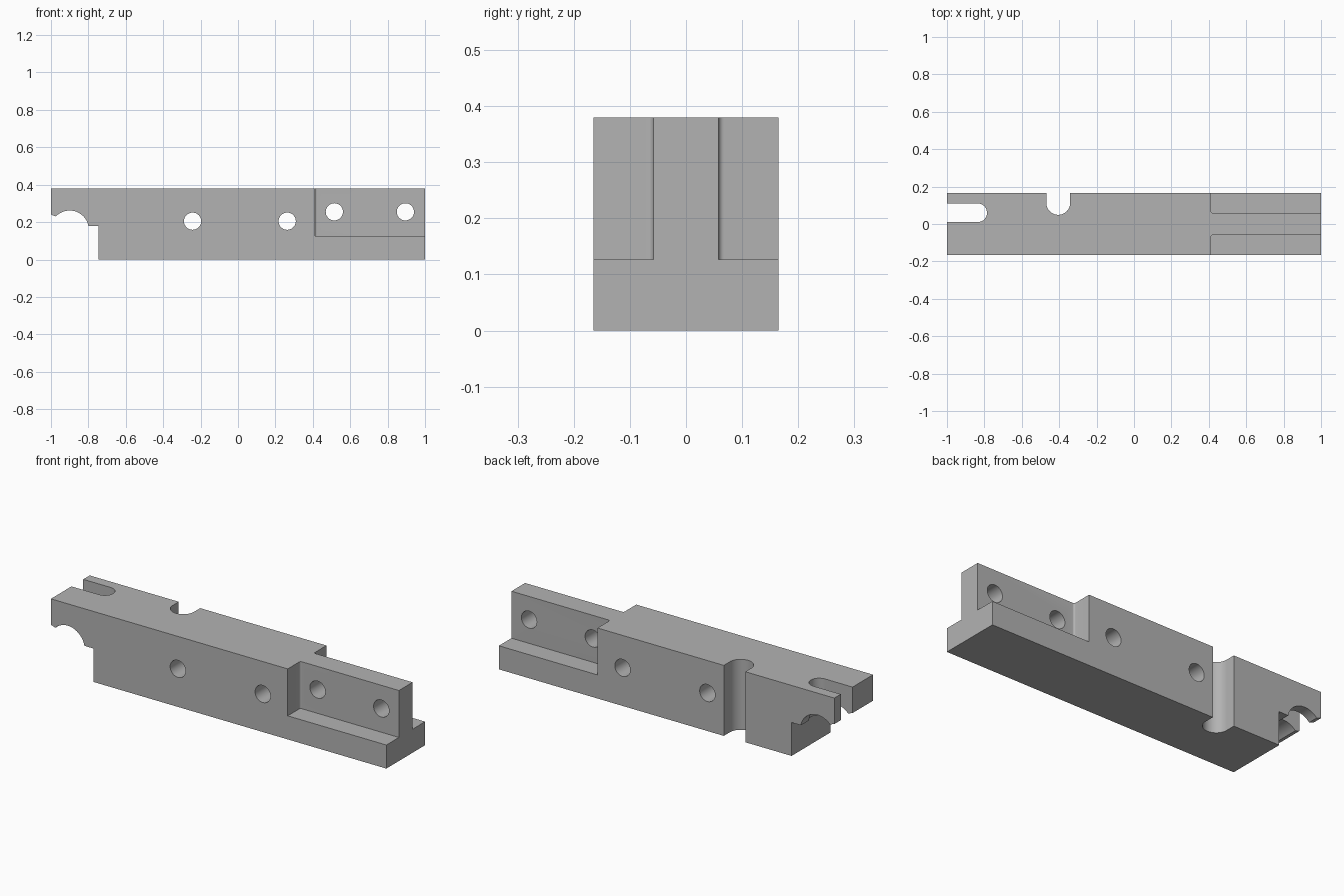
import bpy
import bmesh
from math import cos, sin, radians
from mathutils import Vector

cube = bpy.data.objects.get("Cube")
if cube:
    bpy.data.objects.remove(cube, do_unlink=True)

LENGTH, WIDTH, HEIGHT = 2.0, 0.33, 0.38
HALF = WIDTH / 2

steel = bpy.data.materials.new("plain grey")
steel.use_nodes = True
grey = (0.45, 0.45, 0.45, 1)
steel.diffuse_color = grey
steel.node_tree.nodes["Principled BSDF"].inputs["Base Color"].default_value = grey


def arc(cx, cy, r, start, end, steps=24):
    """Points along a circular arc, angles in degrees."""
    angles = [radians(start + (end - start) * i / steps) for i in range(steps + 1)]
    return [(cx + r * cos(a), cy + r * sin(a)) for a in angles]


def prism(name, outline, low, high, axis="Z"):
    """Extrude a 2D outline along Z (outline in xy) or Y (outline in xz)."""
    bm = bmesh.new()
    place = (lambda p: (p[0], p[1], low)) if axis == "Z" else (lambda p: (p[0], low, p[1]))
    face = bm.faces.new([bm.verts.new(place(p)) for p in outline])
    grown = bmesh.ops.extrude_face_region(bm, geom=[face])["geom"]
    shift = Vector((0, 0, high - low)) if axis == "Z" else Vector((0, high - low, 0))
    bmesh.ops.translate(bm, vec=shift, verts=[v for v in grown if isinstance(v, bmesh.types.BMVert)])
    bmesh.ops.recalc_face_normals(bm, faces=bm.faces)
    mesh = bpy.data.meshes.new(name)
    bm.to_mesh(mesh)
    bm.free()
    mesh.materials.append(steel)
    obj = bpy.data.objects.new(name, mesh)
    bpy.context.collection.objects.link(obj)
    return obj


# Bar side profile with the arched recess under its right end
profile = [(-0.745, 0), (1, 0), (1, HEIGHT), (-1, HEIGHT), (-1, 0.24), (-0.977, 0.232)]
profile += arc(-0.9, 0.16, 0.102, 136, 11)
profile += [(-0.8, 0.18), (-0.745, 0.18)]
bar = prism("bar", profile, -HALF, HALF, "Y")

cutters = []

# Open slot in the end
slot = [(-1.1, 0.01)] + arc(-0.836, 0.06, 0.05, -90, 90) + [(-1.1, 0.11)]
cutters.append(prism("end_slot_cutter", slot, -0.1, 0.5))

# Rounded notch in the back
notch = [(-0.469, 0.3)] + arc(-0.405, 0.113, 0.064, 180, 360) + [(-0.341, 0.3)]
cutters.append(prism("back_notch_cutter", notch, -0.1, 0.5))

# Stepped pockets either side of the tongue, with filleted inner corners
for name, side in (("front", -1), ("back", 1)):
    pocket = [(1.1, 0.058)] + arc(0.422, 0.068, 0.01, 270, 180, 6) + [(0.412, 0.3), (1.1, 0.3)]
    pocket = [(x, side * y) for x, y in pocket]
    cutters.append(prism(name + "_pocket_cutter", pocket, 0.127, 0.5))

# Cross holes
for i, (x, z) in enumerate([(-0.243, 0.205), (0.263, 0.205), (0.515, 0.255), (0.895, 0.255)]):
    hole = arc(x, z, 0.046, 0, 360, 40)[:-1]
    cutters.append(prism("cross_hole_cutter_%d" % (i + 1), hole, -0.3, 0.3, "Y"))

bpy.ops.object.select_all(action="DESELECT")
bar.select_set(True)
bpy.context.view_layer.objects.active = bar
for cutter in cutters:
    cutter.hide_render = True
    cut = bar.modifiers.new(cutter.name, "BOOLEAN")
    cut.operation = "DIFFERENCE"
    cut.solver = "EXACT"
    cut.object = cutter
    bpy.ops.object.modifier_apply(modifier=cut.name)
    bpy.data.objects.remove(cutter, do_unlink=True)

bpy.ops.object.shade_smooth_by_angle(angle=radians(30))
